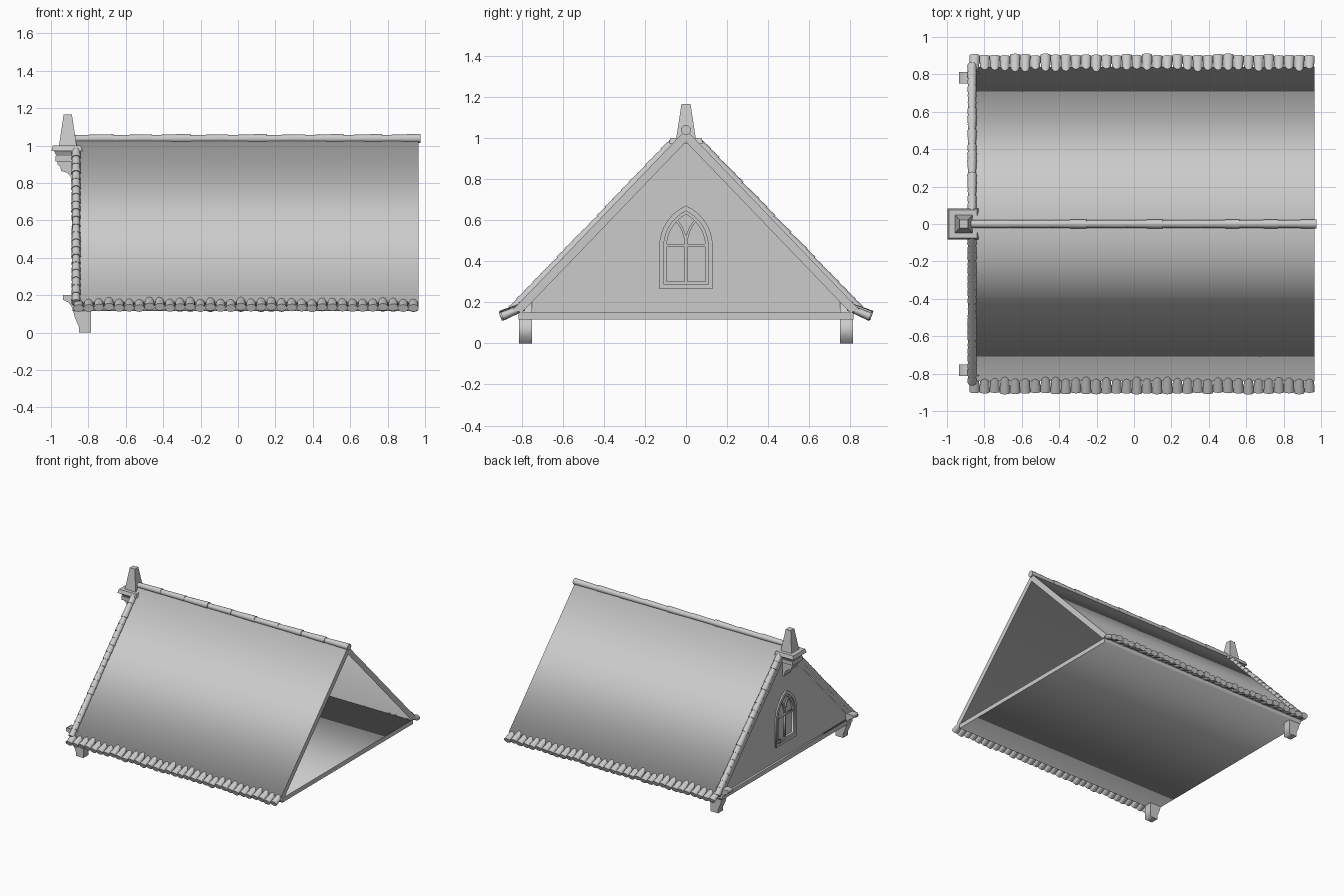
import bpy, bmesh, math, random
from mathutils import Matrix, Vector

if "Cube" in bpy.data.objects:
    bpy.data.objects.remove(bpy.data.objects["Cube"])
random.seed(4)

stone = bpy.data.materials.new("grey stone")
stone.use_nodes = True
GREY = (0.6, 0.6, 0.6, 1)
stone.diffuse_color = GREY
stone.node_tree.nodes["Principled BSDF"].inputs["Base Color"].default_value = GREY

# Sheet planes: local x, y, z become world axes
YZ = Matrix(((0, 0, 1), (1, 0, 0), (0, 1, 0)))
XZ = Matrix(((1, 0, 0), (0, 0, -1), (0, 1, 0)))


def add_mesh(name, mesh, smooth=False):
    ob = bpy.data.objects.new(name, mesh)
    bpy.context.collection.objects.link(ob)
    mesh.materials.clear()
    mesh.materials.append(stone)
    if smooth:
        bpy.ops.object.select_all(action="DESELECT")
        ob.select_set(True)
        bpy.context.view_layer.objects.active = ob
        bpy.ops.object.shade_smooth_by_angle(angle=math.radians(40))
    return ob


def sheet(name, loops, lo, hi, plane=YZ):
    """Flat outline (later loops are holes) extruded from lo to hi."""
    cu = bpy.data.curves.new(name, "CURVE")
    cu.dimensions, cu.fill_mode = "2D", "BOTH"
    cu.extrude = (hi - lo) / 2
    for loop in loops:
        sp = cu.splines.new("POLY")
        sp.points.add(len(loop) - 1)
        for p, (a, b) in zip(sp.points, loop):
            p.co = (a, b, 0, 1)
        sp.use_cyclic_u = True
    tmp = bpy.data.objects.new(name, cu)
    bpy.context.collection.objects.link(tmp)
    dg = bpy.context.evaluated_depsgraph_get()
    mesh = bpy.data.meshes.new_from_object(tmp.evaluated_get(dg))
    bpy.data.objects.remove(tmp)
    mid = (lo + hi) / 2
    offset = Vector((mid, 0, 0)) if plane is YZ else Vector((0, mid, 0))
    mesh.transform(Matrix.Translation(offset) @ plane.to_4x4())
    return add_mesh(name, mesh)


def frustum(name, cx, z0, z1, w0, w1):
    """Four-sided block, half width w0 at the bottom and w1 at the top."""
    bm = bmesh.new()
    bmesh.ops.create_cube(bm, size=2)
    for v in bm.verts:
        w, z = (w1, z1) if v.co.z > 0 else (w0, z0)
        v.co = (cx + v.co.x * w, v.co.y * w, z)
    me = bpy.data.meshes.new(name)
    bm.to_mesh(me)
    bm.free()
    return add_mesh(name, me)


def barrels(name, items, sides=12):
    """Round tiles: (start, end, start radius, end radius, flattening)."""
    bm = bmesh.new()
    for a, b, r0, r1, flat in items:
        d = Vector(b) - Vector(a)
        turn = d.to_track_quat("Z", "Y").to_matrix().to_4x4()
        m = Matrix.Translation((Vector(a) + Vector(b)) / 2) @ turn
        # flatten along the direction square to both the tile and x
        side = turn.to_3x3().inverted() @ Vector((1, 0, 0))
        squash = Matrix.Scale(flat, 4, side.cross(Vector((0, 0, 1))))
        bmesh.ops.create_cone(bm, cap_ends=True, segments=sides, radius1=r0,
                              radius2=r1, depth=d.length, matrix=m @ squash)
    me = bpy.data.meshes.new(name)
    bm.to_mesh(me)
    bm.free()
    return add_mesh(name, me, True)


def box_loop(y0, y1, z0, z1):
    return [(y0, z0), (y1, z0), (y1, z1), (y0, z1)]


# Roof slabs, floor and gable wall
RIDGE, SLOPE, BACK, OPEN = 1.04, 1.04, -0.885, 0.965


def roof_z(y):
    return RIDGE - SLOPE * abs(y)


E = 0.84
sheet("roof", [[(-E, roof_z(E)), (0, RIDGE), (E, roof_z(E)), (0.8, 0.148),
                (0, 0.98), (-0.8, 0.148)]], BACK, OPEN)
sheet("floor", [box_loop(-0.815, 0.815, 0.115, 0.15)], BACK, OPEN - 0.005)

SPRING, SILL = 0.47, 0.265


def arc_geometry(d):
    w, h = 0.13 - d, 0.2 - 1.2 * d
    c = (h * h - w * w) / (2 * w)
    return w, h, c


def arch(d):
    """Pointed arch outline, inset by d."""
    w, h, c = arc_geometry(d)
    top = math.atan2(h, c)
    right = [(-c + (w + c) * math.cos(top * i / 10),
              SPRING + (w + c) * math.sin(top * i / 10)) for i in range(11)]
    left = [(-y, z) for y, z in reversed(right[:-1])]
    return [(-w, SILL + d), (w, SILL + d)] + right + left


sheet("gable_wall", [[(-0.81, 0.14), (0.81, 0.14), (0, 1.0)], arch(0.02)], -0.87, -0.84)

# Window: stepped frame, pane, mullion, transom and branching tracery
sheet("window_frame", [arch(0), arch(0.022)], -0.882, -0.828)
sheet("window_inner_frame", [arch(0.02), arch(0.036)], -0.874, -0.836)
sheet("window_pane", [arch(0.025)], -0.858, -0.852)
sheet("window_mullion", [box_loop(-0.007, 0.007, 0.295, 0.49)], -0.87, -0.84)
sheet("window_transom", [box_loop(-0.1, 0.1, 0.468, 0.482)], -0.868, -0.842)
w, h, c = arc_geometry(0.03)
R = w + c
reach = math.acos((R - w / 2) / R)
for s, side in ((1, "left"), (-1, "right")):
    rim = [(r, reach * i / 8) for r, steps in ((R + 0.006, range(9)), (R - 0.006, range(8, -1, -1)))
           for i in steps]
    sheet("window_tracery_" + side,
          [[(s * (r * math.cos(t) - R), 0.475 + r * math.sin(t)) for r, t in rim]], -0.868, -0.842)

# Eave tiles along both long sides
COUNT = 34
pitch = (OPEN + 0.88) / COUNT
for s, side in ((-1, "front"), (1, "back")):
    tiles = []
    for i in range(COUNT):
        x = -0.88 + pitch * (i + 0.5)
        j, k = random.uniform(-0.006, 0.004), random.uniform(-0.004, 0.006)
        tiles.append(((x, s * 0.79, 0.178 + k), (x, s * (0.9 + j), 0.133 + k), 0.022, 0.028, 0.75))
    barrels("eave_tiles_" + side, tiles)

# Overlapping verge tiles up the gable edge
STEPS = 20
for s, side in ((-1, "front"), (1, "back")):
    tiles = []
    for i in range(STEPS):
        y0 = 0.06 + 0.78 * i / STEPS
        y1 = y0 + 0.78 / STEPS + 0.006
        r = random.uniform(0.023, 0.026)
        tiles.append(((-0.866, s * y0, roof_z(y0)), (-0.866, s * y1, roof_z(y1)), r - 0.004, r, 1))
    barrels("verge_tiles_" + side, tiles)

# Ridge tiles
length = (0.975 + 0.87) / 9
barrels("ridge_tiles", [((-0.87 + length * i, 0, 1.036), (-0.87 + length * (i + 1), 0, 1.038),
                         0.02, 0.022 + random.uniform(0, 0.003), 1) for i in range(9)])

# Corner legs with curved brackets
bracket = [(-0.935, 0.2), (-0.935, 0.175), (-0.905, 0.16), (-0.885, 0.13),
           (-0.872, 0.08), (-0.85, 0.03), (-0.83, 0.03), (-0.83, 0.2)]
for s, side in ((-1, "front"), (1, "back")):
    y0, y1 = sorted((s * 0.75, s * 0.812))
    sheet("leg_" + side, [box_loop(-0.85, -0.785, 0, 0.13)], y0, y1, XZ)
    sheet("leg_bracket_" + side, [bracket], y0, y1, XZ)

# Gable-top finial on a stepped corbel
frustum("finial_spire", -0.91, 1.0, 1.165, 0.047, 0.022)
frustum("finial_cap", -0.915, 0.972, 1.0, 0.083, 0.075)
frustum("finial_neck", -0.915, 0.945, 0.972, 0.055, 0.07)
frustum("finial_band", -0.915, 0.915, 0.945, 0.062, 0.062)
corbel = [(-0.965, 0.92), (-0.965, 0.9), (-0.95, 0.885), (-0.945, 0.865),
          (-0.915, 0.855), (-0.895, 0.835), (-0.885, 0.8), (-0.86, 0.8), (-0.86, 0.92)]
sheet("finial_corbel", [corbel], -0.038, 0.038, XZ)
